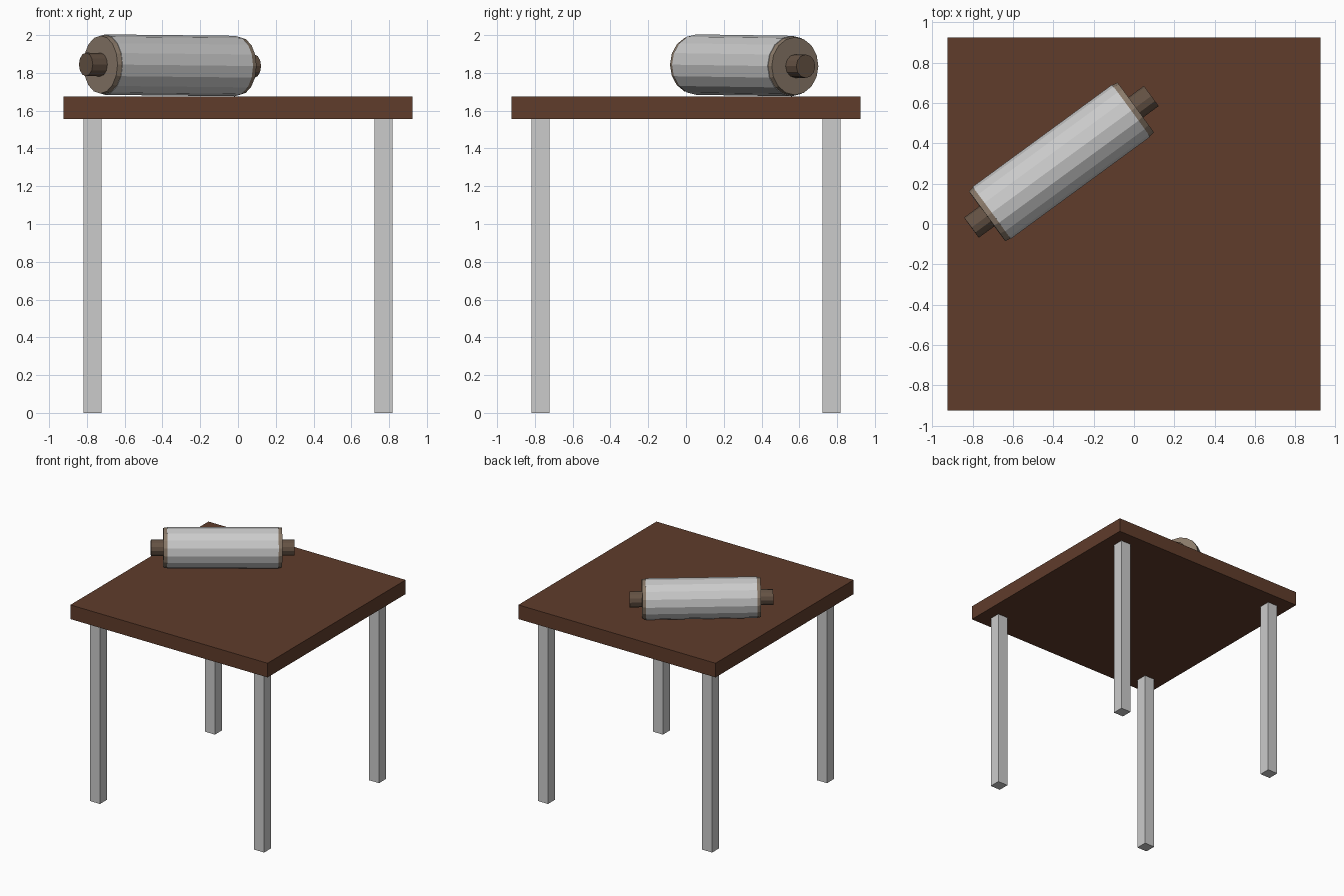
import bpy
from math import radians, pi, cos, sin
from mathutils import Matrix

if "Cube" in bpy.data.objects:
    bpy.data.objects.remove(bpy.data.objects["Cube"])


def material(name, rgb):
    m = bpy.data.materials.new(name)
    m.diffuse_color = (*rgb, 1)
    m.use_nodes = True
    m.node_tree.nodes["Principled BSDF"].inputs["Base Color"].default_value = m.diffuse_color
    return m


wood = material("dark_wood", (0.115, 0.045, 0.024))
tan = material("pale_wood", (0.25, 0.19, 0.14))
grip = material("handle_wood", (0.13, 0.085, 0.058))


def box(name, loc, size, mat=None):
    bpy.ops.mesh.primitive_cube_add(size=1, location=loc)
    ob = bpy.context.object
    ob.name = name
    ob.scale = size
    if mat:
        ob.data.materials.append(mat)


# Table
box("table_top", (0, 0, 1.615), (1.85, 1.85, 0.12), wood)
for sx, side in ((-1, "left"), (1, "right")):
    for sy, end in ((-1, "front"), (1, "back")):
        box(f"{end}_{side}_leg", (sx * 0.77, sy * 0.77, 0.778), (0.095, 0.095, 1.556))

# Roller frame: local x runs along the roller, tilted very slightly
FRAME = (Matrix.Translation((-0.36, 0.308, 1.84))
         @ Matrix.Rotation(radians(36.2), 4, 'Z')
         @ Matrix.Rotation(radians(0.5), 4, 'Y'))


def lathe(name, profile, sides, mat=None, closed_ends=True):
    """Revolve (x, radius) points around the roller axis."""
    verts = [(x, r * cos(2 * pi * i / sides), r * sin(2 * pi * i / sides))
             for x, r in profile for i in range(sides)]
    faces = [(k * sides + i, k * sides + (i + 1) % sides,
              (k + 1) * sides + (i + 1) % sides, (k + 1) * sides + i)
             for k in range(len(profile) - 1) for i in range(sides)]
    if closed_ends:
        n = (len(profile) - 1) * sides
        faces += [tuple(reversed(range(sides))), tuple(range(n, n + sides))]
    faces = [tuple(reversed(f)) for f in faces[:-2]] + \
            [faces[-2], faces[-1]] if closed_ends else faces
    me = bpy.data.meshes.new(name)
    me.from_pydata(verts, [], faces)
    ob = bpy.data.objects.new(name, me)
    bpy.context.collection.objects.link(ob)
    ob.matrix_world = FRAME
    if mat:
        me.materials.append(mat)


# Pale core with softened rims, grey sleeve around it, two handles
lathe("roller_core", [(-0.456, 0.153), (-0.43, 0.157), (0.43, 0.157), (0.456, 0.153)], 16, tan)
lathe("roller_sleeve", [(-0.428, 0.16), (0.428, 0.16)], 16)
for s, side in ((-1, "left"), (1, "right")):
    a, b = sorted((s * 0.45, s * 0.552))
    lathe(f"{side}_handle", [(a, 0.062), (b, 0.062)], 12, grip)
